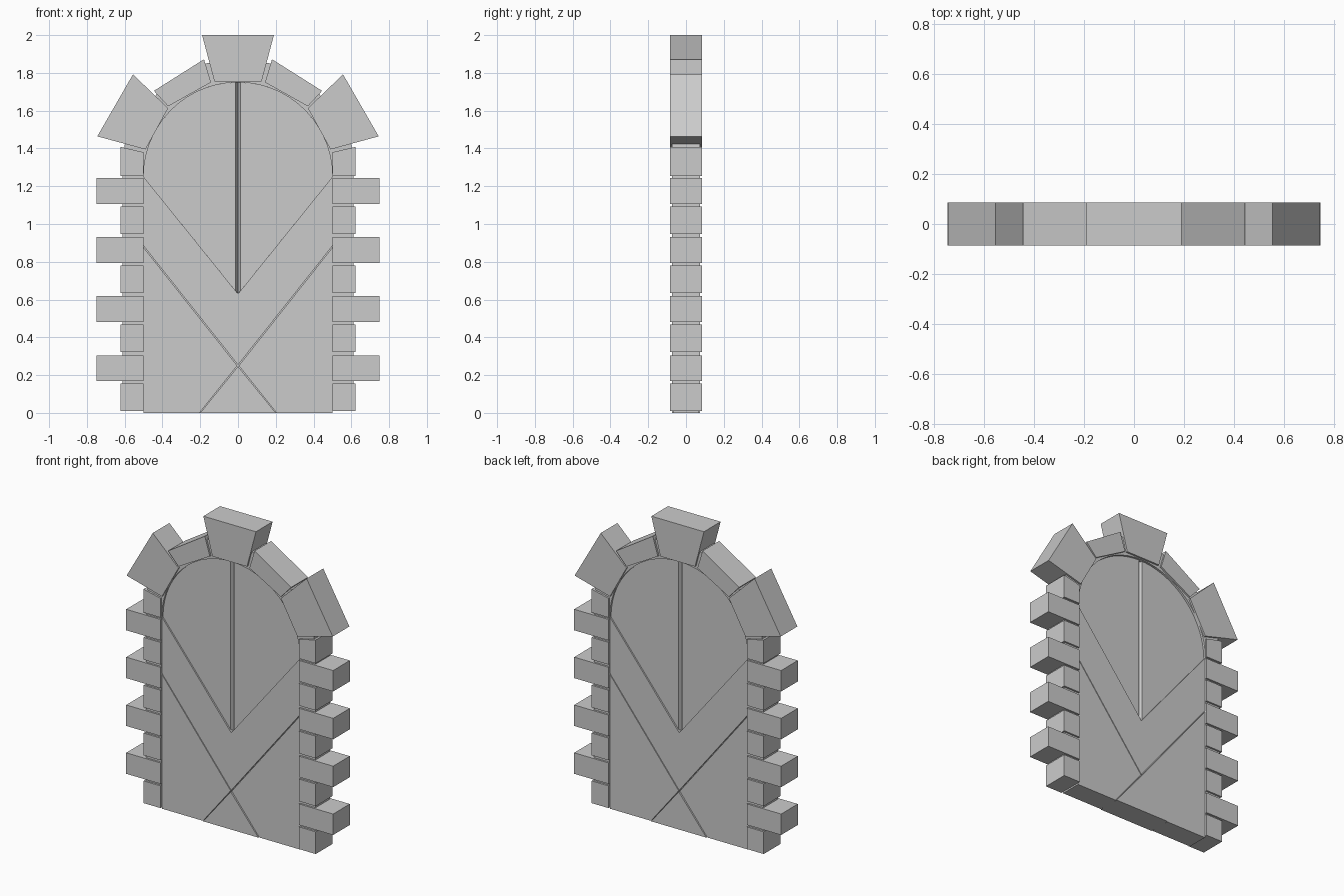
import bpy, bmesh, math
from mathutils import Vector

cube = bpy.data.objects.get("Cube")
if cube:
    bpy.data.objects.remove(cube, do_unlink=True)

GREY = (0.6, 0.6, 0.6, 1.0)
stone = bpy.data.materials.new("stone_grey")
stone.use_nodes = True
stone.diffuse_color = GREY
stone.node_tree.nodes["Principled BSDF"].inputs["Base Color"].default_value = GREY

SPRING, RADIUS = 1.25, 0.5   # arch springing height and inner radius
FACE = 0.086                 # half depth of the stones


def prism(name, outline, low, high, upright=False):
    """Extrude a flat outline along y, or along z when upright."""
    bm = bmesh.new()
    place = (lambda a, b, t: (a, b, t)) if upright else (lambda a, b, t: (a, t, b))
    face = bm.faces.new([bm.verts.new(place(a, b, low)) for a, b in outline])
    grown = bmesh.ops.extrude_face_region(bm, geom=[face])
    verts = [g for g in grown["geom"] if isinstance(g, bmesh.types.BMVert)]
    shift = Vector(place(0, 0, high - low))
    bmesh.ops.translate(bm, verts=verts, vec=shift)
    bmesh.ops.recalc_face_normals(bm, faces=bm.faces)
    mesh = bpy.data.meshes.new(name)
    bm.to_mesh(mesh)
    bm.free()
    mesh.materials.append(stone)
    obj = bpy.data.objects.new(name, mesh)
    bpy.context.collection.objects.link(obj)
    return obj


def slab(name, outline, half):
    return prism(name, outline, -half, half)


def pair(name, outline, half):
    """The same piece on the left and on the right."""
    slab("left_" + name, outline, half)
    slab("right_" + name, [(-x, z) for x, z in outline], half)


def box(x0, x1, z0, z1):
    return [(x0, z0), (x1, z0), (x1, z1), (x0, z1)]


def arc(start, end, steps):
    angles = [start + (end - start) * i / steps for i in range(steps + 1)]
    return [(RADIUS * math.cos(a), SPRING + RADIUS * math.sin(a)) for a in angles]


# Jamb stones, alternating short and long
PITCH = 0.3125
for i in range(4):
    z = i * PITCH
    pair(f"short_jamb_stone_{i + 1}", box(0.5, 0.622, z + 0.01, z + 0.155), FACE)
    pair(f"long_jamb_stone_{i + 1}", box(0.5, 0.748, z + 0.168, z + 0.305), FACE)
pair("top_jamb_stone", [(0.5, 1.255), (0.622, 1.255), (0.622, 1.408), (0.5, 1.38)], FACE)

# Arch stones
pair("large_arch_stone", [(0.49, 1.395), (0.745, 1.464), (0.556, 1.792), (0.37, 1.613)], FACE)
pair("small_arch_stone", [(0.37, 1.623), (0.445, 1.705), (0.18, 1.872), (0.143, 1.75)], FACE)
slab("keystone", [(-0.125, 1.755), (0.125, 1.755), (0.19, 2.0), (-0.19, 2.0)], FACE)

# Mortar set slightly back behind the stones
outer = [(0.0, 1.88), (0.17, 1.85), (0.43, 1.69), (0.6, 1.42), (0.612, 1.25), (0.612, 0.01)]
pair("mortar", [(0.5, 0.01)] + arc(0, math.pi / 2, 14) + outer, 0.074)

# Upper panel: two leaves with a V groove between them
GROOVE, LEAF = 0.012, 0.06
edge = math.acos(GROOVE / RADIUS)
pair("upper_leaf", [(GROOVE, 0.645)] + arc(0, edge, 14) + [(GROOVE, SPRING)], LEAF)
prism("centre_groove",
      [(-GROOVE, -LEAF), (0, -0.035), (GROOVE, -LEAF),
       (GROOVE, LEAF), (0, 0.035), (-GROOVE, LEAF)], 0.635, 1.748, upright=True)

# Lower panel: chevron board, side boards and foot wedge with fine joints
GAP = 0.004
slab("chevron_board", [(0, 0.25 + GAP), (0.5, 0.88 + GAP), (0.5, 1.25), (0, 0.63),
                       (-0.5, 1.25), (-0.5, 0.88 + GAP)], 0.07)
pair("side_board", [(GAP, 0.25), (0.2 + GAP, 0), (0.5, 0), (0.5, 0.88 - GAP)], 0.07)
slab("foot_wedge", [(-0.2, 0), (0.2, 0), (0, 0.25 - GAP)], 0.075)
slab("panel_core", [(-0.5, 0), (0.5, 0), (0.5, 1.0), (0, 0.45), (-0.5, 1.0)], 0.055)
